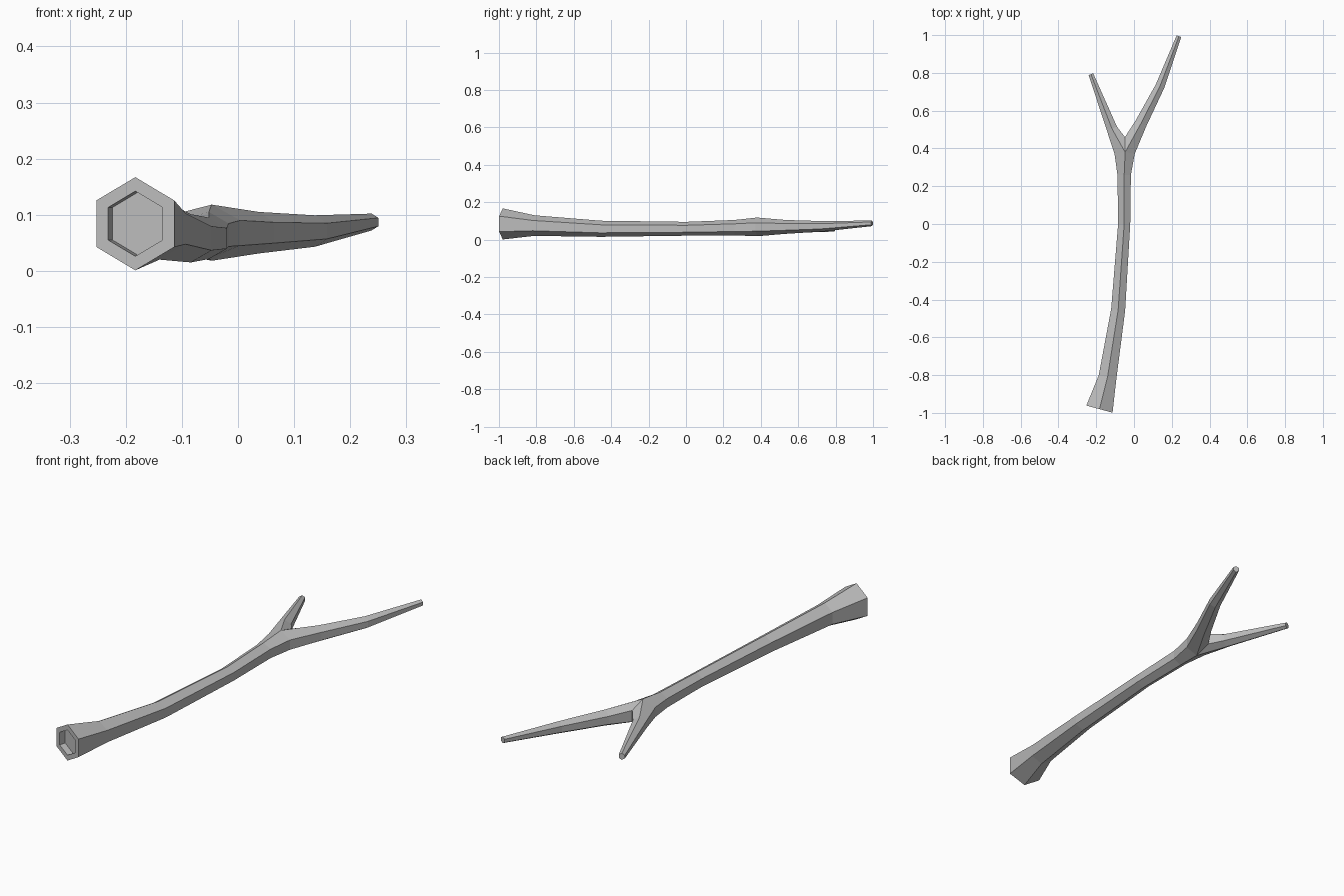
import bpy, bmesh, math
from mathutils import Vector

cube = bpy.data.objects.get("Cube")
if cube:
    bpy.data.objects.remove(cube)

grey = bpy.data.materials.new("bark grey")
grey.use_nodes = True
colour = (0.5, 0.5, 0.5, 1)
grey.diffuse_color = colour
grey.node_tree.nodes["Principled BSDF"].inputs["Base Color"].default_value = colour

bm = bmesh.new()


def ring(centre, radius, direction):
    """Upright hexagon, first corner on top, then round by the -x side."""
    d = Vector((*direction, 0)).normalized()
    side = Vector((-d.y, d.x, 0))
    return [bm.verts.new(Vector(centre) + radius *
                         (math.cos(i * math.pi / 3) * Vector((0, 0, 1))
                          + math.sin(i * math.pi / 3) * side))
            for i in range(6)]


def loft(loops):
    for a, b in zip(loops, loops[1:]):
        for i in range(6):
            j = (i + 1) % 6
            bm.faces.new((a[i], a[j], b[j], b[i]))


# Hollow flared butt, then the trunk up to the fork
butt = Vector((-0.183, -0.98, 0.084))
axis = Vector((0.26, 0.966, 0))
floor = ring(butt + axis * 0.03, 0.058, axis.xy)
trunk = [
    floor,
    ring(butt, 0.058, axis.xy),
    ring(butt, 0.083, axis.xy),
    ring((-0.14, -0.81, 0.075), 0.055, (0.2, 1)),
    ring((-0.084, -0.455, 0.058), 0.043, (0.12, 1)),
    ring((-0.052, 0, 0.058), 0.037, (0.03, 1)),
    ring((-0.052, 0.26, 0.064), 0.041, (0, 1)),
]
bm.faces.new(floor)

# Shared corners of the fork
top, bottom = [bm.verts.new((-0.047, 0.38, z)) for z in (0.118, 0.018)]
outer_r = [bm.verts.new((-0.103, 0.37, z)) for z in (0.09, 0.045)]
outer_l = [bm.verts.new((0.004, 0.372, z)) for z in (0.045, 0.09)]
crotch = [bm.verts.new((-0.048, 0.46, z)) for z in (0.095, 0.043)]
loft(trunk + [[top, *outer_r, bottom, *outer_l]])

# Short fork on the right
short = [
    [top, *outer_r, bottom, *reversed(crotch)],
    ring((-0.117, 0.505, 0.067), 0.033, (-0.4, 0.92)),
    ring((-0.228, 0.793, 0.058), 0.015, (-0.35, 0.94)),
]
# Long fork on the left
long = [
    [top, *crotch, bottom, *outer_l],
    ring((0.037, 0.533, 0.068), 0.037, (0.5, 0.87)),
    ring((0.137, 0.728, 0.071), 0.028, (0.42, 0.9)),
    ring((0.238, 0.994, 0.087), 0.015, (0.36, 0.93)),
]
for fork in (short, long):
    loft(fork)
    bm.faces.new(fork[-1])

bmesh.ops.recalc_face_normals(bm, faces=bm.faces)
mesh = bpy.data.meshes.new("branch")
bm.to_mesh(mesh)
bm.free()
mesh.materials.append(grey)
branch = bpy.data.objects.new("branch", mesh)
bpy.context.collection.objects.link(branch)
